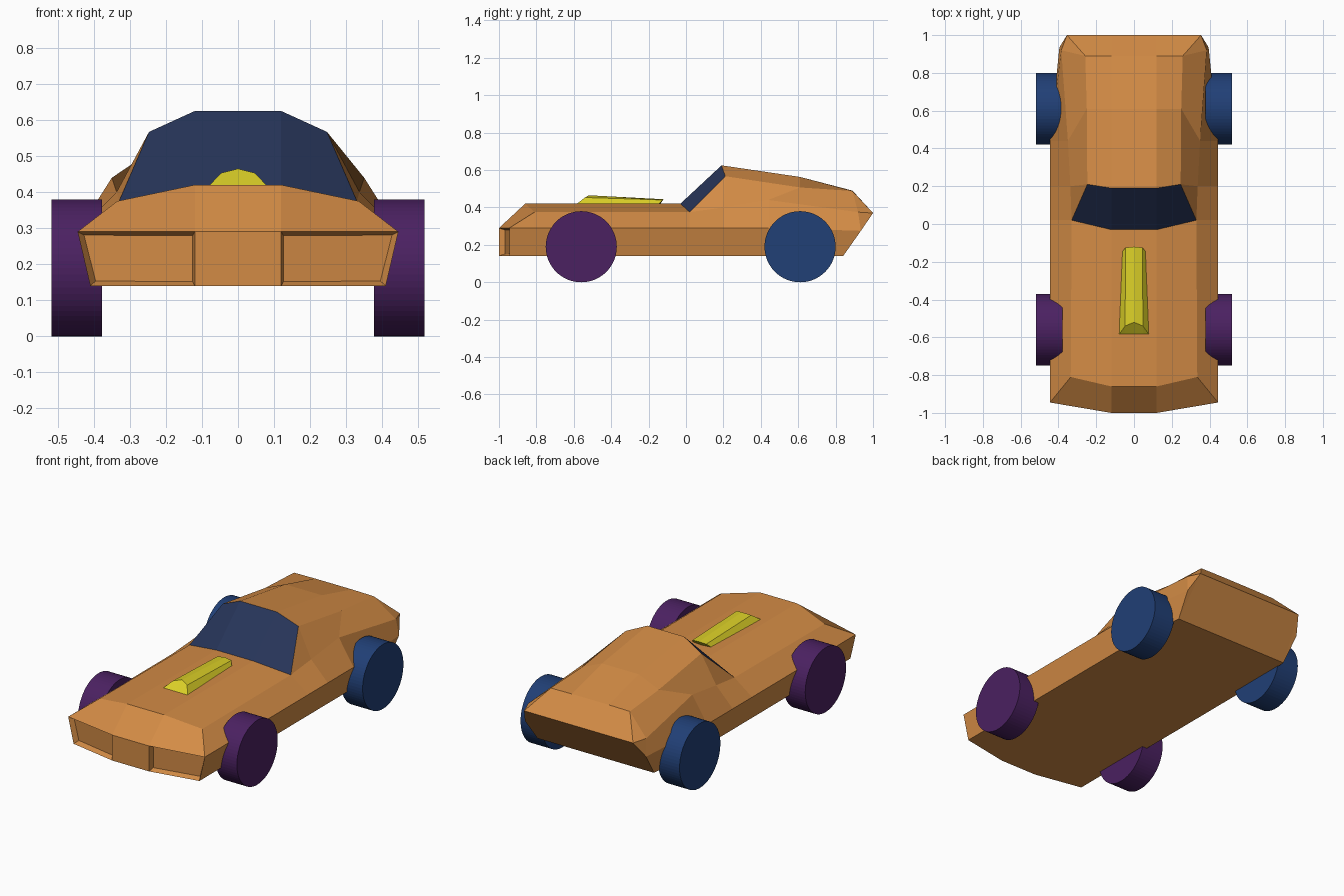
import bpy, bmesh
from math import pi
from mathutils import Matrix

if "Cube" in bpy.data.objects:
    bpy.data.objects.remove(bpy.data.objects["Cube"])


def material(name, rgb):
    m = bpy.data.materials.new(name)
    m.diffuse_color = (*rgb, 1)
    m.use_nodes = True
    m.node_tree.nodes["Principled BSDF"].inputs["Base Color"].default_value = m.diffuse_color
    return m


ORANGE = material("orange_paint", (0.65, 0.26, 0.06))
GLASS = material("dark_blue_glass", (0.02, 0.035, 0.10))
YELLOW = material("yellow", (0.70, 0.62, 0.02))
PURPLE = material("purple", (0.07, 0.015, 0.12))
BLUE = material("blue", (0.015, 0.05, 0.18))


def finish(bm, name, mat):
    me = bpy.data.meshes.new(name)
    bm.to_mesh(me)
    bm.free()
    me.materials.append(mat)
    ob = bpy.data.objects.new(name, me)
    bpy.context.collection.objects.link(ob)
    return ob


def loft(rows, skip=lambda row, col: False, close=True):
    """Skin half cross-sections (centre to side), mirrored over x = 0."""
    bm = bmesh.new()
    grid = []
    for row in rows:
        full = [(-x, y, z) for x, y, z in reversed(row)] + list(row)
        grid.append([bm.verts.new(p) for p in full])
    for r in range(len(grid) - 1):
        for c in range(len(grid[0]) - 1):
            if not skip(r, c):
                bm.faces.new((grid[r][c], grid[r][c + 1], grid[r + 1][c + 1], grid[r + 1][c]))
    bmesh.ops.remove_doubles(bm, verts=bm.verts[:], dist=0.0005)
    if close:
        # flat underside
        rim = [e for e in bm.edges if e.is_boundary and all(abs(v.co.z - rows[0][0][2]) < 0.001 for v in e.verts)]
        bmesh.ops.holes_fill(bm, edges=rim, sides=0)
    bmesh.ops.recalc_face_normals(bm, faces=bm.faces[:])
    return bm


# Body sections, front to back: top, roof edge, shoulder, belt, sill
nose, chin = (0.445, -0.945, 0.29), (0.41, -0.945, 0.14)
hood, cowl = (0.335, -0.81, 0.375), (0.33, 0.02, 0.375)
tail, tail_low, tail_sill = (0.355, 1.0, 0.37), (0.395, 0.935, 0.275), (0.38, 0.84, 0.14)
sections = [
    [(0.12, -1.0, 0.14), chin, chin, chin, chin],
    [(0.12, -1.0, 0.29), nose, nose, nose, chin],
    [(0.12, -0.86, 0.42), hood, hood, (0.445, -0.81, 0.29), (0.41, -0.81, 0.14)],
    [(0.12, -0.03, 0.42), cowl, cowl, (0.445, 0.02, 0.29), (0.41, 0.02, 0.14)],
    [(0.12, 0.19, 0.625), (0.247, 0.21, 0.567), (0.337, 0.2, 0.40), (0.445, 0.2, 0.29), (0.41, 0.2, 0.14)],
    [(0.12, 0.61, 0.563), (0.25, 0.61, 0.507), (0.35, 0.44, 0.44), (0.445, 0.44, 0.29), (0.41, 0.44, 0.14)],
    [(0.12, 0.89, 0.49), (0.258, 0.89, 0.488), (0.385, 0.92, 0.375), tail_low, tail_sill],
    [(0.12, 1.0, 0.37), tail, tail, tail_low, tail_sill],
    [(0.12, 0.84, 0.14), tail_sill, tail_sill, tail_sill, tail_sill],
]
body = loft(sections, skip=lambda r, c: r == 3 and 3 <= c <= 5)
# Two recessed panels in the nose
panels = [f for f in body.faces
          if f.normal.y < -0.9 and f.calc_center_median().y < -0.9 and abs(f.calc_center_median().x) > 0.15]
bmesh.ops.inset_individual(body, faces=panels, thickness=0.016, depth=-0.03)
finish(body, "car_body", ORANGE)

# Windshield fills the opening left in the body
finish(loft([s[:2] for s in sections[3:5]], close=False), "windshield", GLASS)

# Tapered hood scoop
low = 0.415
scoop = [
    [(0, -0.59, low), (0.05, -0.59, low), (0.083, -0.59, low)],
    [(0, -0.52, 0.465), (0.047, -0.54, 0.453), (0.083, -0.59, low)],
    [(0, -0.12, 0.444), (0.045, -0.125, 0.44), (0.065, -0.15, low)],
    [(0, -0.14, low), (0.045, -0.145, low), (0.065, -0.15, low)],
]
finish(loft(scoop), "hood_scoop", YELLOW)

# Wheels
for end, y, mat in (("front", -0.56, PURPLE), ("rear", 0.61, BLUE)):
    for side, sx in (("left", -1), ("right", 1)):
        bm = bmesh.new()
        place = Matrix.Translation((sx * 0.448, y, 0.19)) @ Matrix.Rotation(pi / 2, 4, 'Y')
        bmesh.ops.create_cone(bm, cap_ends=True, segments=64, radius1=0.19, radius2=0.19, depth=0.14, matrix=place)
        finish(bm, f"{end}_{side}_wheel", mat)
